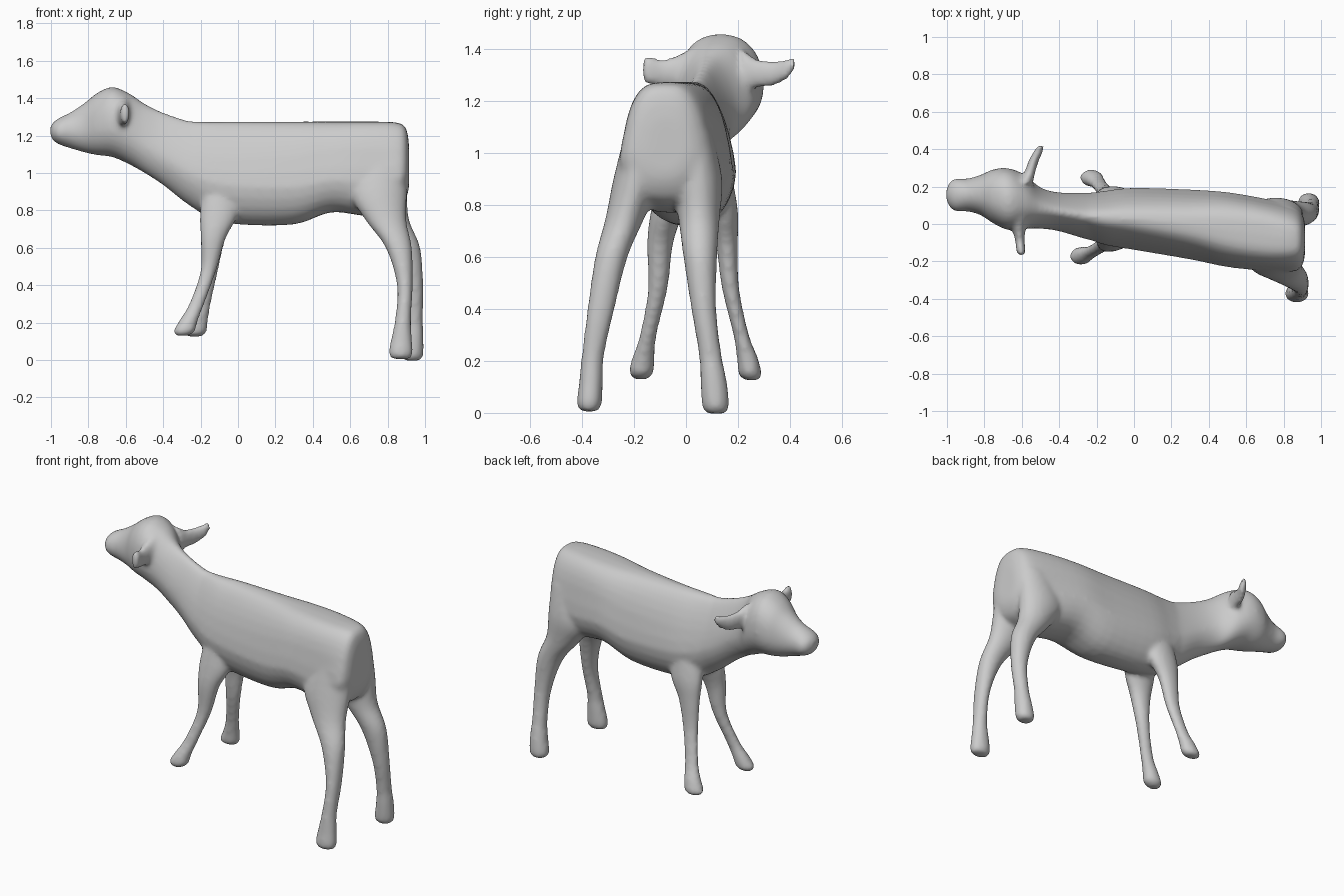
import bpy, bmesh, math

SIDES = 28


def spow(v, p):
    return math.copysign(abs(v) ** p, v)


def smooth_rows(rows, steps=4):
    # Catmull-Rom interpolation of the section table
    out = []
    for i in range(len(rows) - 1):
        a, b, c, d = (rows[max(i - 1, 0)], rows[i], rows[i + 1],
                      rows[min(i + 2, len(rows) - 1)])
        for s in range(steps):
            t = s / steps
            out.append([0.5 * (2 * q + (r - p) * t + (2 * p - 5 * q + 4 * r - w) * t * t
                               + (3 * q - p - 3 * r + w) * t ** 3)
                        for p, q, r, w in zip(a, b, c, d)])
    return out + [list(rows[-1])]


def loft(bm, rows, place):
    # rows: position, min_u, max_u, min_v, max_v [, taper towards +v, roundness of upper half]
    rings = []
    for row in smooth_rows([tuple(r) + (0, 1)[len(r) - 5:] for r in rows]):
        pos, u0, u1, v0, v1, taper, top = row
        ring = []
        for k in range(SIDES):
            a = 2 * math.pi * k / SIDES
            p = top if math.sin(a) > 0 else min(1, (1 + top) / 2)
            v = spow(math.sin(a), p)
            u = spow(math.cos(a), p) * (1 - taper * max(v + 0.3, 0))
            ring.append(bm.verts.new(place(pos, (u0 + u1) / 2 + u * (u1 - u0) / 2,
                                           (v0 + v1) / 2 + v * (v1 - v0) / 2)))
        rings.append(ring)
    for r, s in zip(rings, rings[1:]):
        for k in range(SIDES):
            n = (k + 1) % SIDES
            bm.faces.new((r[k], r[n], s[n], s[k]))
    bm.faces.new(rings[0][::-1])
    bm.faces.new(rings[-1])


along_x = lambda p, u, v: (p, u, v)
along_y = lambda p, u, v: (u, p, v)
along_z = lambda p, u, v: (u, v, p)
bm = bmesh.new()

# trunk, from rump to neck base
loft(bm, [
    (0.915, -0.16, 0.0, 0.93, 1.14, .2, .8),
    (0.90, -0.225, 0.055, 0.87, 1.235, .25, .65),
    (0.85, -0.26, 0.105, 0.81, 1.27, .25, .6),
    (0.70, -0.255, 0.14, 0.77, 1.275, .2, .55),
    (0.50, -0.235, 0.175, 0.79, 1.275, .22, .6),
    (0.30, -0.195, 0.19, 0.725, 1.275, .26, .7),
    (0.00, -0.145, 0.20, 0.725, 1.275, .32, .8),
    (-0.15, -0.12, 0.185, 0.76, 1.275, .36, .85),
    (-0.25, -0.085, 0.17, 0.82, 1.275, .38, .9)], along_x)

# neck and head
loft(bm, [
    (-0.10, -0.12, 0.18, 0.76, 1.27, .36, .9),
    (-0.25, -0.09, 0.175, 0.82, 1.277, .38, .95),
    (-0.40, -0.045, 0.175, 0.935, 1.325, .34, 1),
    (-0.50, -0.03, 0.20, 1.00, 1.372, .22, .95),
    (-0.58, -0.03, 0.265, 1.045, 1.425, .08, .9),
    (-0.67, -0.035, 0.30, 1.085, 1.46, .05, .87),
    (-0.75, 0.00, 0.295, 1.095, 1.43, .05, .87),
    (-0.82, 0.045, 0.265, 1.11, 1.375, .08, .9),
    (-0.89, 0.065, 0.245, 1.13, 1.328, .08, 1),
    (-0.95, 0.065, 0.245, 1.15, 1.298, .05, 1),
    (-0.985, 0.09, 0.225, 1.17, 1.275, 0, 1),
    (-1.003, 0.13, 0.185, 1.20, 1.25, 0, 1)], along_x)

# hind legs
loft(bm, [
    (0.005, 0.835, 0.91, -0.40, -0.345),
    (0.03, 0.805, 0.935, -0.42, -0.325),
    (0.12, 0.82, 0.93, -0.412, -0.32),
    (0.22, 0.84, 0.925, -0.402, -0.315),
    (0.40, 0.85, 0.935, -0.38, -0.275),
    (0.60, 0.79, 0.93, -0.35, -0.225),
    (0.75, 0.68, 0.90, -0.31, -0.16),
    (0.90, 0.60, 0.905, -0.28, -0.10),
    (1.08, 0.66, 0.91, -0.235, -0.08)], along_z)
loft(bm, [
    (-0.003, 0.90, 0.965, 0.085, 0.145),
    (0.02, 0.875, 0.99, 0.063, 0.166),
    (0.12, 0.89, 0.992, 0.055, 0.158),
    (0.22, 0.90, 0.988, 0.05, 0.138),
    (0.40, 0.89, 0.99, 0.02, 0.117),
    (0.60, 0.82, 0.975, -0.01, 0.12),
    (0.75, 0.70, 0.915, -0.03, 0.13),
    (0.90, 0.60, 0.905, -0.05, 0.14),
    (1.08, 0.66, 0.90, -0.05, 0.10)], along_z)

# front legs
loft(bm, [
    (0.13, -0.33, -0.265, -0.20, -0.145),
    (0.155, -0.345, -0.23, -0.22, -0.125),
    (0.21, -0.315, -0.215, -0.208, -0.12),
    (0.30, -0.262, -0.18, -0.178, -0.113),
    (0.48, -0.20, -0.115, -0.146, -0.07),
    (0.65, -0.20, -0.065, -0.15, -0.05),
    (0.78, -0.205, 0.00, -0.135, -0.01),
    (0.95, -0.18, 0.02, -0.10, 0.03)], along_z)
loft(bm, [
    (0.125, -0.265, -0.20, 0.235, 0.275),
    (0.145, -0.29, -0.17, 0.203, 0.292),
    (0.21, -0.262, -0.16, 0.196, 0.278),
    (0.30, -0.23, -0.145, 0.182, 0.243),
    (0.48, -0.20, -0.105, 0.138, 0.205),
    (0.65, -0.20, -0.065, 0.115, 0.20),
    (0.78, -0.205, 0.00, 0.08, 0.20),
    (0.95, -0.18, 0.02, 0.04, 0.17)], along_z)

# ears
loft(bm, [
    (0.22, -0.64, -0.54, 1.22, 1.40),
    (0.27, -0.59, -0.53, 1.25, 1.365),
    (0.34, -0.563, -0.508, 1.26, 1.355),
    (0.39, -0.535, -0.485, 1.285, 1.365),
    (0.42, -0.515, -0.48, 1.325, 1.37)], along_y)
loft(bm, [
    (0.03, -0.67, -0.56, 1.22, 1.41),
    (-0.03, -0.65, -0.58, 1.245, 1.38),
    (-0.09, -0.635, -0.585, 1.255, 1.362),
    (-0.14, -0.63, -0.58, 1.262, 1.375),
    (-0.168, -0.62, -0.585, 1.275, 1.375)], along_y)

# fuse the parts into one smooth skin
bmesh.ops.recalc_face_normals(bm, faces=bm.faces)
mesh = bpy.data.meshes.new("calf")
bm.to_mesh(mesh)
bm.free()
calf = bpy.data.objects.new("calf", mesh)
bpy.context.collection.objects.link(calf)
remesh = calf.modifiers.new("fuse", "REMESH")
remesh.mode = "VOXEL"
remesh.voxel_size = 0.013
remesh.use_smooth_shade = True
soften = calf.modifiers.new("soften", "SMOOTH")
soften.factor = 0.5
soften.iterations = 8
